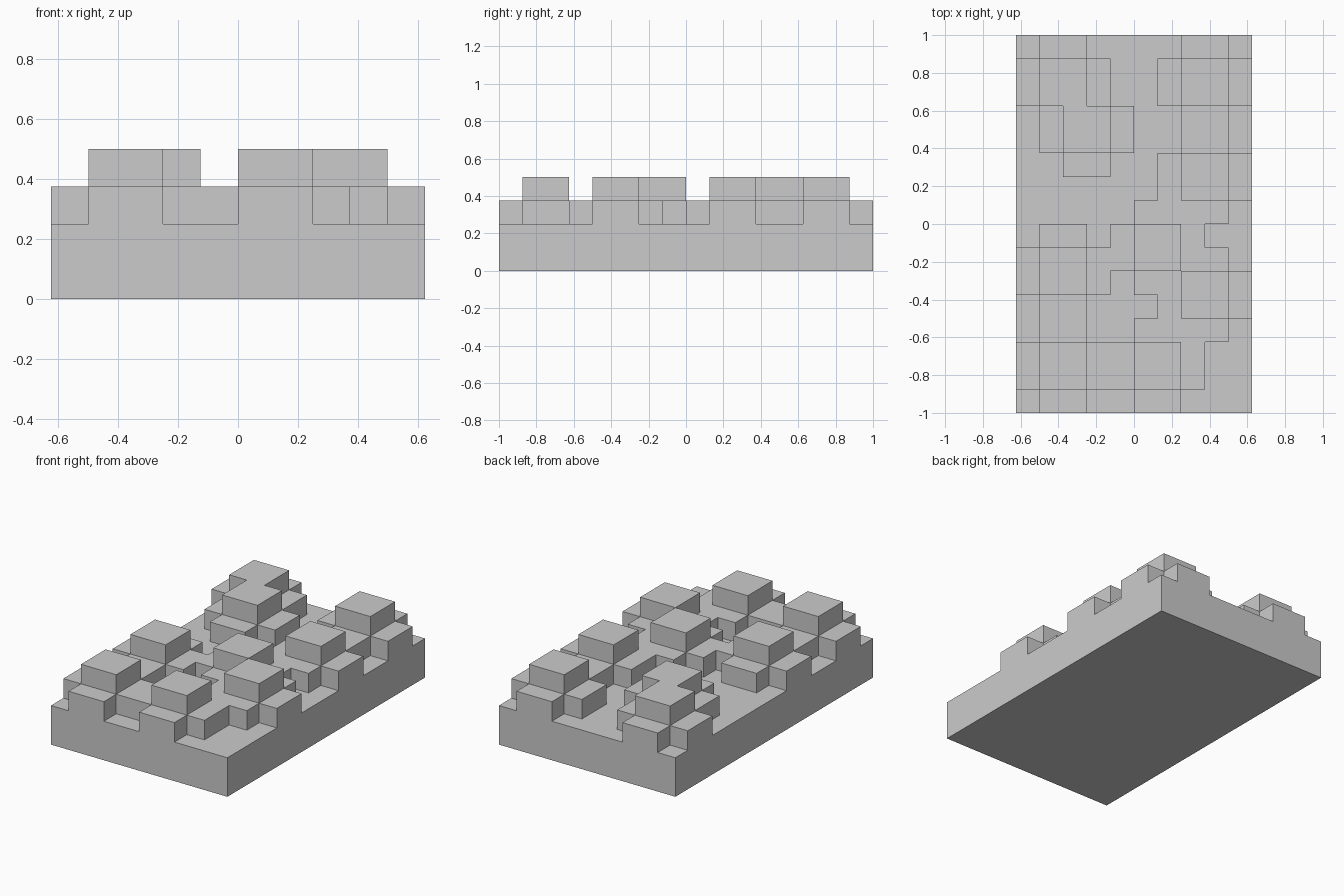
import bpy, bmesh, math

if "Cube" in bpy.data.objects:
    bpy.data.objects.remove(bpy.data.objects["Cube"])

S = 0.125                      # cell size
NX, NY = 10, 16                # cells across the slab
X0, Y0 = -NX * S / 2, -NY * S / 2
LEVELS = [0, 0.25, 0.375, 0.5]  # slab, stone shoulder, stone cap

# lower-left cell of each two-by-two stone cap
STONES = [(1, 1), (5, 1), (7, 4), (5, 6), (1, 5), (7, 9), (7, 13), (1, 13), (2, 11)]

# slab layer, then a cross-shaped shoulder and a square cap per stone
solid = {(i, j, 0) for i in range(NX) for j in range(NY)}
for a, b in STONES:
    for i in range(-1, 3):
        for j in range(-1, 3):
            inside_x, inside_y = i in (0, 1), j in (0, 1)
            if inside_x or inside_y:
                solid.add((a + i, b + j, 1))
            if inside_x and inside_y:
                solid.add((a + i, b + j, 2))

# outward-wound corners of each cell side
SIDES = {
    (1, 0, 0): [(1, 0, 0), (1, 1, 0), (1, 1, 1), (1, 0, 1)],
    (-1, 0, 0): [(0, 1, 0), (0, 0, 0), (0, 0, 1), (0, 1, 1)],
    (0, 1, 0): [(1, 1, 0), (0, 1, 0), (0, 1, 1), (1, 1, 1)],
    (0, -1, 0): [(0, 0, 0), (1, 0, 0), (1, 0, 1), (0, 0, 1)],
    (0, 0, 1): [(0, 0, 1), (1, 0, 1), (1, 1, 1), (0, 1, 1)],
    (0, 0, -1): [(0, 1, 0), (1, 1, 0), (1, 0, 0), (0, 0, 0)],
}

# outer skin only, flat areas merged
bm = bmesh.new()
verts = {}


def corner(i, j, k):
    if (i, j, k) not in verts:
        verts[i, j, k] = bm.verts.new((X0 + i * S, Y0 + j * S, LEVELS[k]))
    return verts[i, j, k]


for i, j, k in sorted(solid):
    for (dx, dy, dz), quad in SIDES.items():
        if (i + dx, j + dy, k + dz) not in solid:
            bm.faces.new([corner(i + p, j + q, k + r) for p, q, r in quad])

bmesh.ops.dissolve_limit(bm, angle_limit=math.radians(1),
                         verts=bm.verts[:], edges=bm.edges[:])

mesh = bpy.data.meshes.new("cobbled_slab")
bm.to_mesh(mesh)
bm.free()
bpy.context.collection.objects.link(bpy.data.objects.new("cobbled_slab", mesh))
